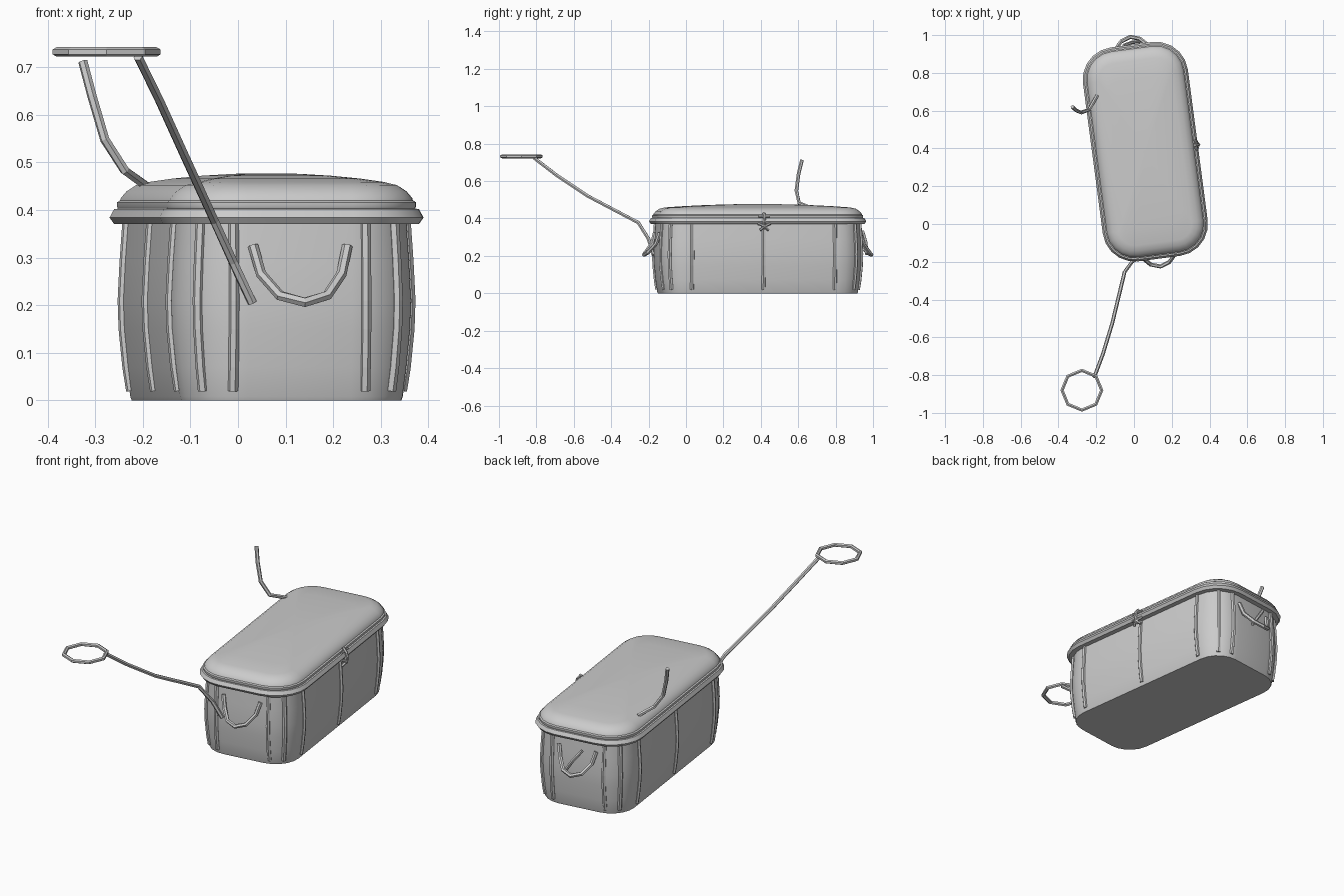
import bpy, bmesh, math
from mathutils import Vector, Matrix

if "Cube" in bpy.data.objects:
    bpy.data.objects.remove(bpy.data.objects["Cube"])

metal = bpy.data.materials.new("light_grey")
metal.diffuse_color = (0.6, 0.6, 0.6, 1)
metal.use_nodes = True
metal.node_tree.nodes["Principled BSDF"].inputs["Base Color"].default_value = metal.diffuse_color

# The trunk is turned slightly; the cord, ring and hook are in world space
PLACE = Matrix.Translation((0.06, 0.383, 0)) @ Matrix.Rotation(math.radians(7.5), 4, 'Z')
HW, HL, RAD = 0.28, 0.571, 0.17   # half width, half length, corner radius at the rim


def finish(name, bm, angle=35, local=True):
    bmesh.ops.recalc_face_normals(bm, faces=bm.faces)
    me = bpy.data.meshes.new(name)
    bm.to_mesh(me)
    bm.free()
    me.materials.append(metal)
    ob = bpy.data.objects.new(name, me)
    bpy.context.collection.objects.link(ob)
    if local:
        ob.matrix_world = PLACE
    if angle:
        bpy.ops.object.select_all(action='DESELECT')
        ob.select_set(True)
        bpy.context.view_layer.objects.active = ob
        bpy.ops.object.shade_smooth_by_angle(angle=math.radians(angle))
    return ob


def outline(inset, steps=5):
    """Rounded rectangle moved inward by inset."""
    r = max(RAD - inset, 0.05)
    cx, cy = HW - inset - r, HL - inset - r
    pts = []
    for q, (sx, sy) in enumerate(((1, 1), (-1, 1), (-1, -1), (1, -1))):
        for i in range(steps + 1):
            a = (q + i / steps) * math.pi / 2
            pts.append((sx * cx + r * math.cos(a), sy * cy + r * math.sin(a)))
    return pts


def loft(name, profile, cap_bottom=True, cap_top=True, angle=35):
    """Stack outlines given as (inset, z, scale)."""
    bm = bmesh.new()
    rings = [[bm.verts.new((x * s, y * s, z)) for x, y in outline(i)] for i, z, s in profile]
    for a, b in zip(rings, rings[1:]):
        for k in range(len(a)):
            j = (k + 1) % len(a)
            bm.faces.new((a[k], a[j], b[j], b[k]))
    if cap_bottom:
        bm.faces.new(rings[0])
    if cap_top:
        bm.faces.new(rings[-1])
    return finish(name, bm, angle)


def tube(name, pts, r=0.01, sides=6, closed=False, local=True):
    """Faceted rod along a path."""
    bm = bmesh.new()
    pts = [Vector(p) for p in pts]
    n, rings, u = len(pts), [], None
    for i, p in enumerate(pts):
        a = pts[i - 1] if (i or closed) else p
        b = pts[(i + 1) % n] if (i < n - 1 or closed) else p
        t = (b - a).normalized()
        if u is None:
            u = t.orthogonal() if not closed else Vector((0, 0, 1))
        u = (u - t * u.dot(t)).normalized()
        v = t.cross(u)
        rings.append([bm.verts.new(p + r * (u * math.cos(k * math.tau / sides)
                                            + v * math.sin(k * math.tau / sides)))
                      for k in range(sides)])
    for i in range(n if closed else n - 1):
        a, b = rings[i], rings[(i + 1) % n]
        for k in range(sides):
            j = (k + 1) % sides
            bm.faces.new((a[k], a[j], b[j], b[k]))
    if not closed:
        bm.faces.new(rings[0])
        bm.faces.new(rings[-1])
    return finish(name, bm, 0, local)


# Bulging body with a small foot lip
BODY = [(0.047, 0.0), (0.044, 0.008), (0.036, 0.07), (0.028, 0.15),
        (0.026, 0.21), (0.03, 0.29), (0.036, 0.375)]
loft("body", [(i, z, 1) for i, z in BODY])

# Rim band, lid edge and shallow domed lid
loft("rim", [(0.03, 0.37, 1), (0.01, 0.37, 1), (0.0, 0.384, 1), (0.01, 0.402, 1),
             (0.03, 0.404, 1)], angle=20)
loft("lid_edge", [(0.018, 0.403, 1), (0.016, 0.407, 1), (0.016, 0.416, 1), (0.024, 0.421, 1)])
loft("lid", [(0.022, 0.418, 1), (0.024, 0.425, 1), (0.036, 0.439, 1), (0.056, 0.452, 1),
             (0.085, 0.459, 1), (0.085, 0.466, 0.8), (0.085, 0.472, 0.55),
             (0.085, 0.476, 0.28), (0.085, 0.477, 0.05)], angle=45)

# Vertical ribs: three per long side, two per end, one per corner
d = math.sqrt(0.5)
stations = [(s * HW, y, s, 0) for s in (-1, 1) for y in (-0.385, 0, 0.385)]
stations += [(x, s * HL, 0, s) for s in (-1, 1) for x in (-0.14, 0.14)]
stations += [(sx * (HW - RAD * (1 - d)), sy * (HL - RAD * (1 - d)), sx * d, sy * d)
             for sx in (-1, 1) for sy in (-1, 1)]
for x, y, nx, ny in stations:
    # ribs near the start of the corner arc sit a touch deeper
    deep = 0.004 if ny in (1, -1) else 0
    path = [(x - nx * (i + deep), y - ny * (i + deep), max(z, 0.02)) for i, z in BODY[1:]]
    tube("rib", path, 0.011)

# U-shaped carry handles on both ends
U = [(-0.1, 0.03, 0.325), (-0.085, 0.012, 0.265), (-0.05, -0.025, 0.22), (0, -0.042, 0.206),
     (0.05, -0.025, 0.22), (0.085, 0.012, 0.265), (0.1, 0.03, 0.325)]
for s, name in ((1, "front_handle"), (-1, "back_handle")):
    tube(name, [(x, s * (y - HL), z) for x, y, z in U], 0.011)

# Short loose bar behind the back handle
tube("back_bar", [(0.03, 0.965, 0.21), (-0.01, 0.962, 0.27), (-0.055, 0.945, 0.33)],
     0.009, local=False)

# Pull cord with its ring
tube("pull_cord", [(0.03, -0.175, 0.205), (-0.01, -0.2, 0.29), (-0.05, -0.255, 0.378),
                   (-0.115, -0.525, 0.52), (-0.165, -0.69, 0.63), (-0.21, -0.81, 0.722)],
     0.01, local=False)
tube("pull_ring", [(-0.276 + 0.105 * math.cos(k * math.pi / 4),
                    -0.88 + 0.105 * math.sin(k * math.pi / 4), 0.732) for k in range(8)],
     0.01, closed=True, local=False)

# Bent hook standing on the lid
tube("lid_hook", [(-0.326, 0.62, 0.712), (-0.307, 0.602, 0.64), (-0.28, 0.59, 0.548),
                  (-0.238, 0.605, 0.483), (-0.195, 0.68, 0.452)], 0.01, local=False)

# Small clasp on the right side: strap, crossed pins and lid knob
X = HW
tube("clasp_strap", [(X - 0.016, 0, 0.428), (X + 0.002, 0, 0.404), (X + 0.006, 0, 0.384),
                     (X - 0.012, 0, 0.345)], 0.008)
for s in (-1, 1):
    tube("clasp_pin", [(X - 0.01, s * 0.032, 0.372), (X + 0.004, 0, 0.358),
                       (X - 0.01, -s * 0.022, 0.338)], 0.007)
tube("clasp_bar", [(X - 0.008, -0.03, 0.41), (X - 0.008, 0.03, 0.41)], 0.006)
